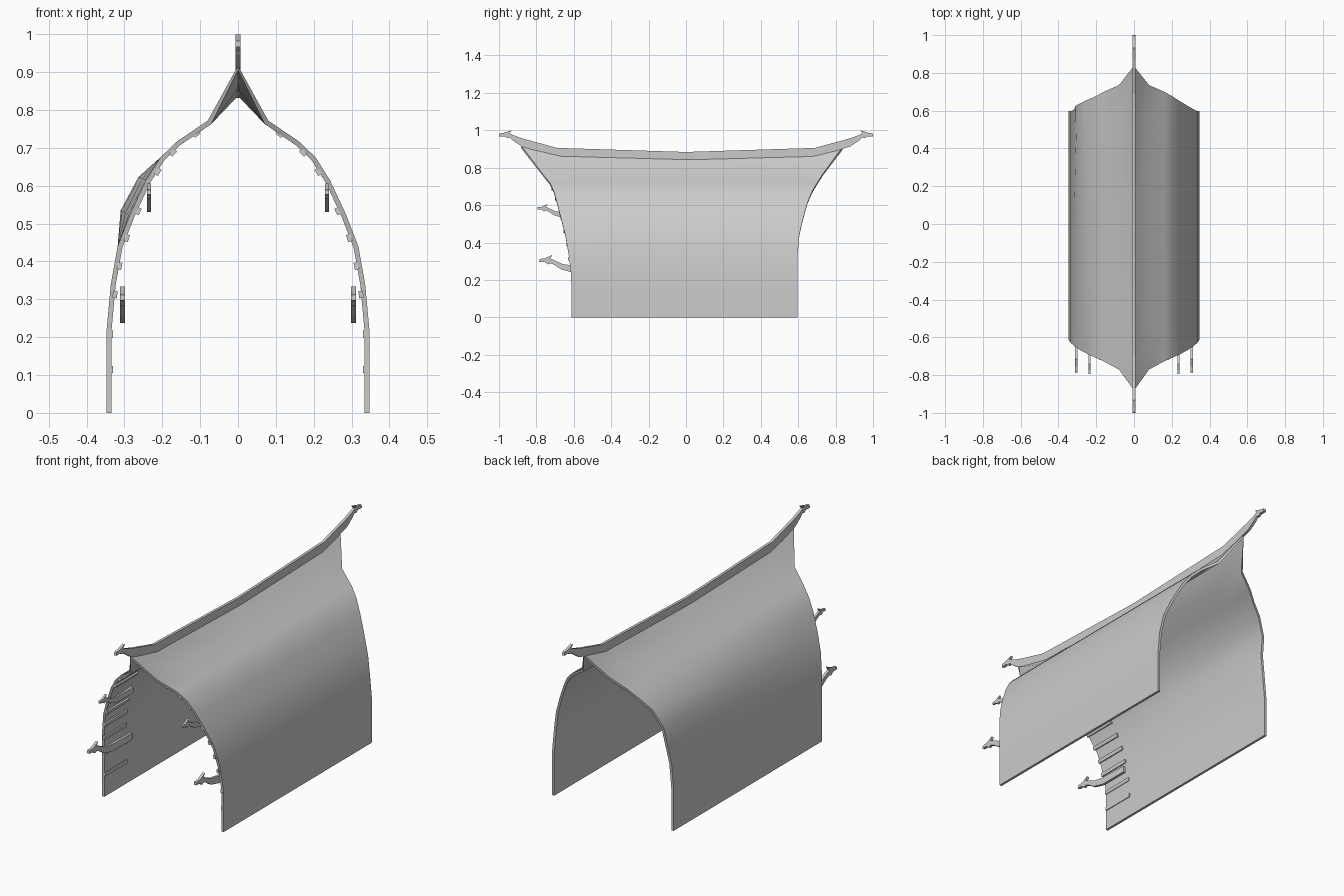
import bpy, bmesh, math
from mathutils import Matrix, Vector

if "Cube" in bpy.data.objects:
    bpy.data.objects.remove(bpy.data.objects["Cube"])


def finish(name, bm):
    me = bpy.data.meshes.new(name)
    bm.to_mesh(me)
    bm.free()
    ob = bpy.data.objects.new(name, me)
    bpy.context.collection.objects.link(ob)
    return ob


def plate(name, pts, x, width):
    """Extrude a (y, z) outline to a thin board centred on x."""
    bm = bmesh.new()
    a = [bm.verts.new((x - width / 2, y, z)) for y, z in pts]
    b = [bm.verts.new((x + width / 2, y, z)) for y, z in pts]
    n = len(pts)
    bm.faces.new(a)
    bm.faces.new(b[::-1])
    for i in range(n):
        j = (i + 1) % n
        bm.faces.new((a[i], b[i], b[j], a[j]))
    bmesh.ops.recalc_face_normals(bm, faces=bm.faces[:])
    return finish(name, bm)


# Half profile of the roof: x, z, front edge y, back edge y, left bulge at the back
HALF = [
    (0.347, 0.00, -0.613, 0.597, 0),
    (0.347, 0.22, -0.613, 0.597, 0),
    (0.336, 0.34, -0.628, 0.597, 0),
    (0.318, 0.44, -0.645, 0.606, 0),
    (0.285, 0.525, -0.667, 0.625, 0.025),
    (0.243, 0.615, -0.69, 0.65, 0.02),
    (0.205, 0.675, -0.707, 0.675, 0),
    (0.16, 0.718, -0.727, 0.70, 0),
    (0.08, 0.772, -0.77, 0.735, 0),
]
RIDGE = [(-0.88, 0.917), (-0.67, 0.868), (0, 0.85), (0.67, 0.868), (0.835, 0.908)]
STATIONS = [0, 0.13, 0.5, 0.88, 1]

# Curved roof shell
bm = bmesh.new()
cols = []
for side in (-1, 1):
    half = []
    for x, z, y0, y1, bulge in HALF:
        b = bulge if side < 0 else 0
        half.append([bm.verts.new((side * (x + b * t), y0 + (y1 - y0) * t, z + b * t * 0.4))
                     for t in STATIONS])
    if side < 0:
        cols += half + [[bm.verts.new((0, y, z)) for y, z in RIDGE]]
    else:
        cols += half[::-1]
for c, d in zip(cols, cols[1:]):
    for j in range(len(STATIONS) - 1):
        bm.faces.new((c[j], d[j], d[j + 1], c[j + 1]))
shell = finish("roof_shell", bm)
mod = shell.modifiers.new("thickness", "SOLIDIFY")
mod.thickness = 0.013
mod.offset = -1
bpy.context.view_layer.objects.active = shell
shell.select_set(True)
bpy.ops.object.modifier_apply(modifier=mod.name)
bpy.ops.object.shade_smooth_by_angle(angle=math.radians(30))

# Ridge beam with a carved beast head at each end
top = [(-1.0, 0.966), (-0.998, 0.983), (-0.972, 0.987), (-0.932, 1.0), (-0.945, 0.985),
       (-0.918, 0.972), (-0.87, 0.955), (-0.69, 0.906)]
under = [(-0.67, 0.85), (-0.88, 0.914), (-0.925, 0.945), (-0.942, 0.962),
         (-0.955, 0.957), (-0.968, 0.968)]
outline = top + [(0, 0.884)] + [(-y, z) for y, z in top[::-1]]
outline += [(-y, z) for y, z in under[::-1]] + [(0, 0.832)] + under
plate("ridge_beam", outline, 0, 0.014)

# Bargeboard heads on the front gable, in units relative to the snout
HEAD = [(0, 0), (0.002, 0.015), (0.03, 0.018), (0.07, 0.037), (0.06, 0.018),
        (0.078, 0.010), (0.125, -0.012), (0.19, -0.022), (0.35, -0.027),
        (0.35, -0.060), (0.19, -0.060), (0.12, -0.042), (0.085, -0.019),
        (0.062, -0.008), (0.045, -0.014), (0.03, -0.001)]
for label, x, y, z, s in (("lower", 0.305, -0.785, 0.297, 1.0),
                          ("upper", 0.235, -0.795, 0.577, 0.77)):
    for side in (-1, 1):
        plate(f"{label}_gable_head", [(y + p * s, z + q * s) for p, q in HEAD],
              side * x, 0.014 if label == "lower" else 0.011)

# Short battens lining the inside of the front gable: x, z, front y
BATTENS = [(0.336, 0.115, -0.61), (0.336, 0.208, -0.615), (0.325, 0.313, -0.63),
           (0.313, 0.388, -0.64), (0.294, 0.462, -0.655), (0.264, 0.533, -0.67),
           (0.212, 0.637, -0.70), (0.172, 0.688, -0.72), (0.11, 0.737, -0.745)]
for k, (x, z, y) in enumerate(BATTENS):
    p, q = BATTENS[max(k - 1, 0)], BATTENS[min(k + 1, len(BATTENS) - 1)]
    lean = math.atan2(p[0] - q[0], q[1] - p[1])
    for side in (-1, 1):
        bm = bmesh.new()
        bmesh.ops.create_cube(bm, size=1, matrix=Matrix.Translation(Vector((side * x, y + 0.09, z)))
                              @ Matrix.Rotation(-side * lean, 4, 'Y')
                              @ Matrix.Diagonal((0.012, 0.18, 0.019, 1)))
        finish("gable_batten", bm)
